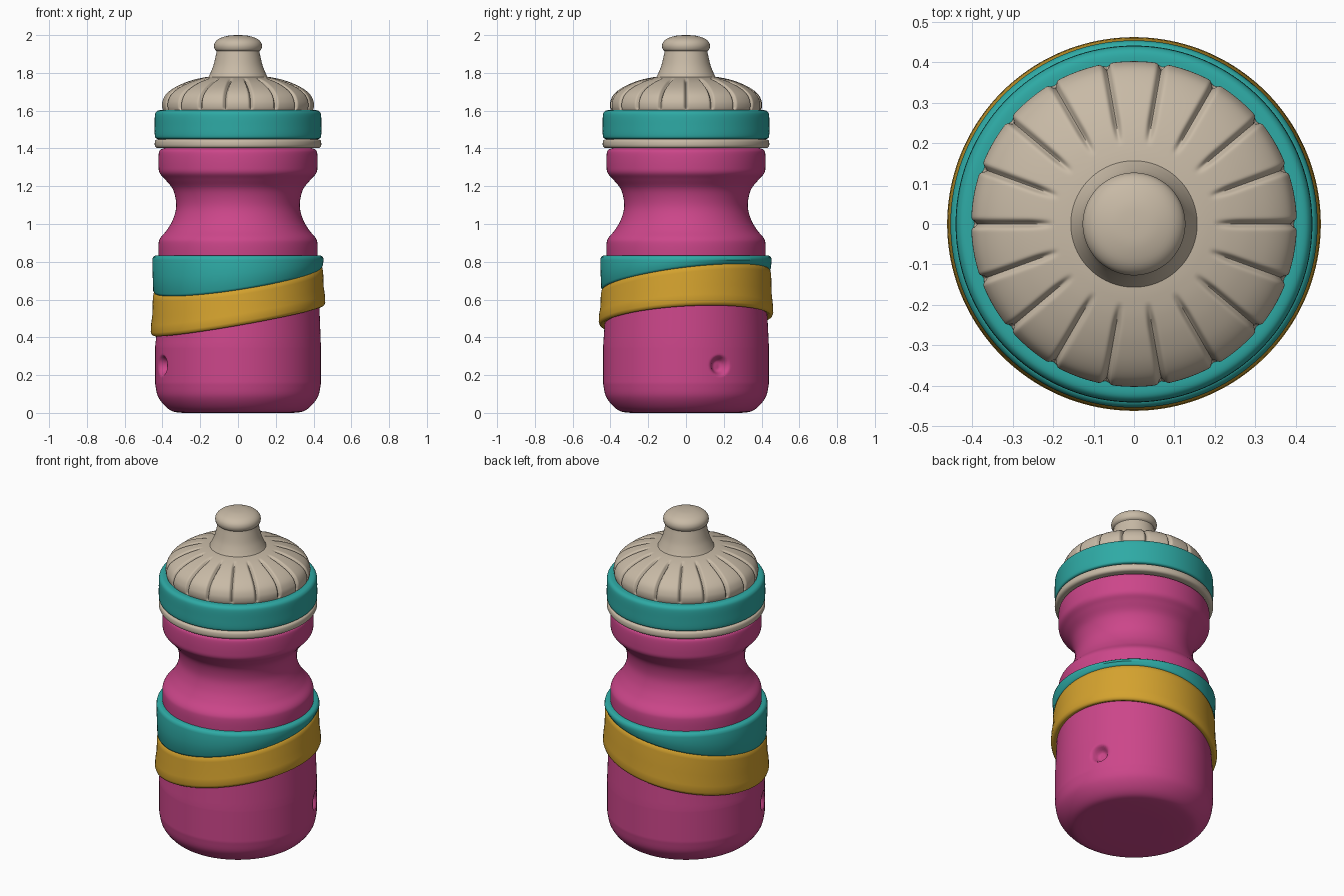
import bpy, bmesh, math

if "Cube" in bpy.data.objects:
    bpy.data.objects.remove(bpy.data.objects["Cube"])


def lin(c):
    c /= 255
    return c / 12.92 if c <= 0.04045 else ((c + 0.055) / 1.055) ** 2.4


def material(name, r, g, b):
    m = bpy.data.materials.new(name)
    m.diffuse_color = (lin(r), lin(g), lin(b), 1)
    m.use_nodes = True
    m.node_tree.nodes["Principled BSDF"].inputs["Base Color"].default_value = m.diffuse_color
    return m


pink = material("pink", 204, 70, 138)
teal = material("teal", 46, 170, 165)
gold = material("gold", 212, 162, 46)
beige = material("beige", 200, 186, 166)


def smooth(pts, n=5):
    """Catmull-Rom resampling of a (radius, z) profile."""
    out = []
    for i in range(len(pts) - 1):
        p0, p1, p2 = pts[max(i - 1, 0)], pts[i], pts[i + 1]
        p3 = pts[min(i + 2, len(pts) - 1)]
        for k in range(n):
            t = k / n
            out.append(tuple(0.5 * (2 * b + (c - a) * t + (2 * a - 5 * b + 4 * c - d) * t * t
                             + (3 * b - a - 3 * c + d) * t ** 3)
                             for a, b, c, d in zip(p0, p1, p2, p3)))
    return out + [pts[-1]]


def lathe(name, mat, profile, segs=160, angle=40):
    """Revolve profile(angle) -> list of (radius, z), running bottom to top."""
    bm = bmesh.new()
    cols = []
    for j in range(segs):
        a = 2 * math.pi * j / segs
        cols.append([bm.verts.new((r * math.cos(a), r * math.sin(a), z)) for r, z in profile(a)])
    for j in range(segs):
        c, d = cols[j], cols[(j + 1) % segs]
        for i in range(len(c) - 1):
            bm.faces.new((c[i], d[i], d[i + 1], c[i + 1]))
    bmesh.ops.remove_doubles(bm, verts=bm.verts, dist=1e-5)
    me = bpy.data.meshes.new(name)
    bm.to_mesh(me)
    bm.free()
    me.materials.append(mat)
    ob = bpy.data.objects.new(name, me)
    bpy.context.collection.objects.link(ob)
    bpy.ops.object.select_all(action='DESELECT')
    ob.select_set(True)
    bpy.context.view_layer.objects.active = ob
    bpy.ops.object.shade_smooth_by_angle(angle=math.radians(angle))
    return ob


# Slanted edges of the wrap-around bands
def seam(a):
    return 0.705 + 0.0675 * math.cos(a) + 0.0525 * math.sin(a)


def gold_low(a):
    return 0.487 + 0.078 * math.cos(a) + 0.025 * math.sin(a)


# Lower body with a rounded base and two opposite dimples
base = smooth([(0.29, 0.0), (0.345, 0.008), (0.39, 0.04), (0.425, 0.09), (0.438, 0.15)], 5)


def lower_body(a):
    top = gold_low(a) + 0.02
    pts = [(0, 0), (0.15, 0)] + base
    pts += [(0.439, 0.15 + 0.2 * k / 25) for k in range(1, 26)]
    pts += [(0.439 - 0.009 * t, 0.35 + (top - 0.35) * t) for t in (0.25, 0.5, 0.75, 1)]
    out = []
    for r, z in pts:
        for c in (math.radians(24), math.radians(204)):
            da = (a - c + math.pi) % (2 * math.pi) - math.pi
            d = math.hypot(da * 0.44, z - 0.25) / 0.058
            if d < 1 and r > 0.4:
                t = min(1, (1 - d) / 0.6)
                r -= 0.045 * t * t * (3 - 2 * t)
        out.append((r, z))
    return out


lathe("lower_body", pink, lower_body, 256, 60)

# Upper body with the grip waist
waist = smooth([(0.42, 0.82), (0.421, 0.89), (0.412, 0.925), (0.375, 0.97), (0.342, 1.03),
                (0.327, 1.10), (0.343, 1.18), (0.385, 1.235), (0.415, 1.27), (0.421, 1.31),
                (0.42, 1.37), (0.412, 1.392), (0.39, 1.402)], 5)
lathe("upper_body", pink, lambda a: waist)


# Gold band, flaring slightly towards its lower edge
def gold_band(a):
    lo, hi = gold_low(a), seam(a) + 0.002
    return [(0.425, lo + 0.008), (0.447, lo), (0.457, lo + 0.006), (0.462, lo + 0.02),
            (0.460, lo + 0.06), (0.453, (lo + hi) / 2), (0.451, hi - 0.03),
            (0.447, hi - 0.008), (0.438, hi), (0.42, hi)]


lathe("gold_band", gold, gold_band, angle=60)


# Teal band with a level top and slanted bottom
def teal_band(a):
    lo, hi = seam(a) - 0.005, 0.832
    return [(0.425, lo), (0.442, lo + 0.003), (0.449, lo + 0.015), (0.452, (lo + hi) / 2),
            (0.454, hi - 0.022), (0.450, hi - 0.007), (0.440, hi), (0.415, hi)]


lathe("teal_band", teal, teal_band, angle=60)

# Lid: lower ring and collar
ring = smooth([(0.39, 1.402), (0.425, 1.402), (0.438, 1.41), (0.441, 1.425),
               (0.437, 1.443), (0.42, 1.45)], 3)
lathe("lid_ring", beige, lambda a: ring)
collar = smooth([(0.41, 1.449), (0.43, 1.452), (0.440, 1.465), (0.441, 1.52), (0.440, 1.575),
                 (0.433, 1.594), (0.418, 1.602), (0.39, 1.603)], 4)
lathe("lid_collar", teal, lambda a: collar)

# Dome with eighteen radial grooves
dome_pts = smooth([(0.395, 1.595), (0.402, 1.62), (0.400, 1.65), (0.383, 1.685), (0.345, 1.717),
                   (0.29, 1.745), (0.235, 1.764), (0.185, 1.775), (0.15, 1.78)], 6)


def dome(a):
    step = 2 * math.pi / 18
    da = (a + step / 2) % step - step / 2
    out = []
    for r, z in dome_pts:
        t = max(0, min(1, (r - 0.20) / 0.06)) * max(0, min(1, (z - 1.60) / 0.02))
        g = 0.018 * t * math.exp(-(da * r / 0.008) ** 2)
        dz = z - 1.45
        k = g / math.hypot(r, dz)
        out.append((r - r * k, z - dz * k))
    return out


lathe("lid_dome", beige, dome, 540, 60)

# Drinking spout with a bulged tip
neck = smooth([(0.158, 1.776), (0.146, 1.80), (0.130, 1.84), (0.118, 1.89), (0.113, 1.915)], 4)
tip = smooth([(0.113, 1.915), (0.123, 1.925), (0.127, 1.945), (0.119, 1.966), (0.095, 1.984),
              (0.05, 1.997), (0, 2.0)], 4)
lathe("spout", beige, lambda a: neck + tip[1:], 96, 60)
